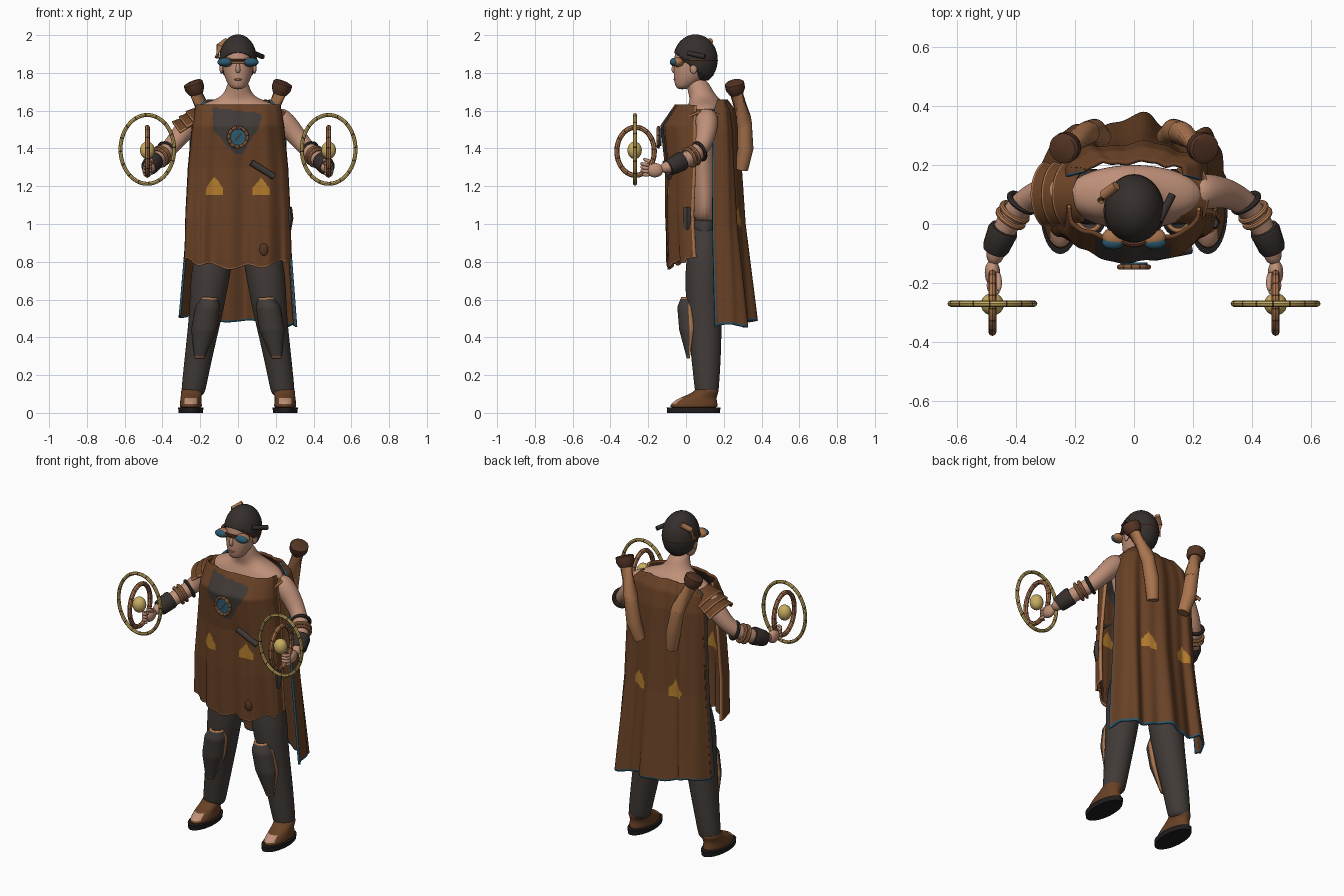
import bpy, bmesh, math
from mathutils import Vector, Matrix
from math import sin, cos, pi

if "Cube" in bpy.data.objects:
    bpy.data.objects.remove(bpy.data.objects["Cube"])


def material(name, rgb):
    m = bpy.data.materials.new(name)
    m.use_nodes = True
    m.diffuse_color = (*rgb, 1)
    m.node_tree.nodes["Principled BSDF"].inputs["Base Color"].default_value = (*rgb, 1)
    return m


brown = material("brown cloth", (.14, .053, .019))
skin = material("skin", (.52, .28, .19))
copper = material("copper", (.4, .175, .075))
gold = material("gold", (.58, .42, .12))
grey = material("charcoal cloth", (.052, .043, .038))
dark = material("dark hair", (.036, .029, .026))
blue = material("teal glass", (.025, .1, .16))
orange = material("orange patch", (.45, .2, .025))
leather = material("dark leather", (.09, .035, .018))
sole_black = material("black sole", (.014, .012, .012))


def make(name, bm, mats, sub=0, thick=0):
    bmesh.ops.recalc_face_normals(bm, faces=bm.faces[:])
    me = bpy.data.meshes.new(name)
    bm.to_mesh(me)
    bm.free()
    for m in mats:
        me.materials.append(m)
    ob = bpy.data.objects.new(name, me)
    bpy.context.scene.collection.objects.link(ob)
    for p in me.polygons:
        p.use_smooth = True
    if sub:
        mod = ob.modifiers.new("Smooth", "SUBSURF")
        mod.levels = mod.render_levels = sub
    else:
        bpy.ops.object.select_all(action="DESELECT")
        ob.select_set(True)
        bpy.context.view_layer.objects.active = ob
        bpy.ops.object.shade_smooth_by_angle(angle=.7)
    if thick:
        mod = ob.modifiers.new("Thickness", "SOLIDIFY")
        mod.thickness, mod.offset = thick, 0
    return ob


def skin_rings(name, rings, mats, sub, paint=None, closed=False):
    bm = bmesh.new()
    vs = [[bm.verts.new(p) for p in r] for r in rings]
    n = len(vs[0])
    for a in range(len(vs) if closed else len(vs) - 1):
        b = (a + 1) % len(vs)
        for j in range(n):
            k = (j + 1) % n
            f = bm.faces.new((vs[a][j], vs[a][k], vs[b][k], vs[b][j]))
            if paint:
                f.material_index = paint(f.calc_center_median(), a)
    if not closed:
        bm.faces.new(vs[0])
        bm.faces.new(vs[-1])
    return make(name, bm, mats, sub)


# Stack of horizontal ellipses: (x, y, z, rx, ry)
def loft(name, keys, mats, sub=2, n=16, paint=None):
    rings = [[(x + rx * cos(2 * pi * j / n), y + ry * sin(2 * pi * j / n), z) for j in range(n)]
             for x, y, z, rx, ry in keys]
    return skin_rings(name, rings, mats, sub, paint)


# Round tube through points: (x, y, z, radius)
def limb(name, pts, mat, sub=0, n=16):
    P = [Vector(p[:3]) for p in pts]
    rings = []
    for i, p in enumerate(P):
        t = (P[min(i + 1, len(P) - 1)] - P[max(i - 1, 0)]).normalized()
        a = t.cross(Vector((0, 0, 1) if abs(t.z) < .9 else (0, 1, 0))).normalized()
        b = t.cross(a)
        rings.append([p + pts[i][3] * (a * cos(2 * pi * j / n) + b * sin(2 * pi * j / n)) for j in range(n)])
    return skin_rings(name, rings, [mat], sub)


# Elliptical hoop spanned by half axes u and v; a second material marks thin segments
def hoop(name, c, u, v, r, mats, n=60, step=5):
    c, u, v = Vector(c), Vector(u), Vector(v)
    w = u.cross(v).normalized()
    rings = []
    for i in range(n):
        a = 2 * pi * i / n
        p = u * cos(a) + v * sin(a)
        e = p.normalized()
        rings.append([c + p + r * (e * cos(pi * k / 4) + w * sin(pi * k / 4)) for k in range(8)])
    return skin_rings(name, rings, mats, 0, lambda p, i: (i % step == 1) * (len(mats) - 1), True)


def ball(name, c, s, mat):
    bm = bmesh.new()
    bmesh.ops.create_uvsphere(bm, u_segments=24, v_segments=16, radius=1,
                              matrix=Matrix.Translation(c) @ Matrix.Diagonal((*s, 1)))
    return make(name, bm, [mat])


def grid(name, fn, nr, nc, mats, paint, thick=.012):
    bm = bmesh.new()
    vs = [[bm.verts.new(fn(i / nr, j / nc)) for j in range(nc + 1)] for i in range(nr + 1)]
    for i in range(nr):
        for j in range(nc):
            f = bm.faces.new((vs[i][j], vs[i][j + 1], vs[i + 1][j + 1], vs[i + 1][j]))
            side = j in (0, nc - 1)
            f.material_index = paint(f.calc_center_median(), side, i == 0, i == nr - 1)
    return make(name, bm, mats, 0, thick)


# Draped cloth bowed around the body: keys are (z, x, half width, edge y, middle y)
def drape(name, keys, mats, paint, nr, nc, amp=0, freq=0, hem=lambda t: 0, thick=.012):
    def fn(v, h):
        z = keys[0][0] + v * (keys[-1][0] - keys[0][0])
        k = next(i for i in range(len(keys) - 1) if z >= keys[i + 1][0] - 1e-6)
        f = (z - keys[k][0]) / (keys[k + 1][0] - keys[k][0])
        _, cx, hw, ye, ym = (a + (b - a) * f for a, b in zip(keys[k], keys[k + 1]))
        t = pi * (h - .5)
        fold = amp * (.25 + .75 * v) * (sin(freq * t + 1.2 * v) + .4 * sin(2.3 * freq * t))
        return (cx + hw * sin(t) + .3 * fold, ye + (ym - ye) * max(cos(t), 0) ** .7 + fold, z + v ** 6 * hem(t))
    return grid(name, fn, nr, nc, mats, paint, thick)


# Flame-like patch pair: tall centre with a broad foot
def patch(p, z0):
    d = abs(abs(p.x) - .122)
    return d < .045 and 0 < p.z - z0 < .1 - d * 1.4


# Torso, pelvis, neck and head
loft("torso", [(0, .1, .98, .17, .07), (0, .1, 1.2, .175, .075), (0, .08, 1.45, .21, .105),
               (0, .09, 1.56, .25, .11), (0, .105, 1.625, .235, .1), (0, .105, 1.655, .13, .085),
               (0, .08, 1.69, .065, .068), (0, .05, 1.78, .055, .06)], [skin])
loft("trouser_waist", [(0, .1, .8, .12, .07), (0, .1, .88, .19, .085), (0, .1, .98, .19, .08),
                       (0, .1, 1.03, .185, .078)], [grey])
loft("head", [(0, -.02, 1.712, .03, .028), (0, .0, 1.74, .055, .062), (0, .03, 1.79, .078, .098),
              (0, .038, 1.85, .086, .104), (0, .045, 1.93, .085, .105), (0, .05, 1.985, .05, .06)], [skin])
limb("nose", [(0, -.058, 1.855, .008), (0, -.07, 1.815, .014), (0, -.058, 1.8, .011)], skin, 1)
ball("lips", (0, -.058, 1.765), (.022, .008, .006), copper)

# Hair cap cut along a slanted hairline
bm = bmesh.new()
bmesh.ops.create_uvsphere(bm, u_segments=32, v_segments=20, radius=1,
                          matrix=Matrix.Translation((0, .05, 1.87)) @ Matrix.Diagonal((.096, .114, .13, 1)))
bmesh.ops.bisect_plane(bm, geom=bm.verts[:] + bm.edges[:] + bm.faces[:], plane_co=(0, -.05, 1.9),
                       plane_no=(0, .85, 1), clear_inner=True)
make("hair", bm, [dark], 0, .008)
ball("hair_nape", (0, .082, 1.825), (.082, .074, .07), dark)
hoop("goggle_strap", (0, .045, 1.865), (.094, 0, 0), (0, .115, 0), .009, [leather])
limb("headband_tube", [(-.112, .08, 1.88, .012), (-.1, .1, 1.94, .017), (-.06, .13, 1.97, .016)], copper)
limb("headband_rod", [(.085, .01, 1.905, .013), (.13, .1, 1.885, .013)], dark)
limb("goggle_bridge", [(-.04, -.066, 1.857, .007), (.04, -.066, 1.857, .007)], copper)

# Front tabard: dark chest panel, patches and stitched border
def paint_front(p, side, top, bottom):
    if side or bottom:
        return 1
    z, x = p.z, p.x
    if 1.37 < z < 1.61 - .12 * (x + .1) and -.13 + .85 * max(0, 1.5 - z) < x < .125 - .6 * max(0, 1.54 - z):
        return 2
    return 3 if patch(p, 1.15) else 0


drape("front_tabard", [(1.63, 0, .22, .06, -.05), (1.52, 0, .24, .06, -.125), (1.3, 0, .262, .06, -.1),
                       (1.05, 0, .275, .05, -.1), (.77, 0, .28, .06, -.09)],
      [brown, copper, grey, orange], paint_front, 110, 120, .015, 7,
      lambda t: .04 * sin(t) ** 2 + .012 * sin(9 * t))

# Back cape with teal border, its top resting on the shoulders
drape("back_cape", [(1.655, 0, .17, .17, .21), (1.6, 0, .225, .155, .25), (1.5, 0, .25, .15, .268),
                    (1, 0, .27, .15, .29), (.485, 0, .31, .16, .345)],
      [brown, blue, orange], lambda p, side, top, bottom: 1 if side or bottom else 2 * patch(p, .99),
      110, 120, .022, 7, lambda t: -.03 * sin(t) + .012 * sin(6 * t))

# Chest gear and tabard fittings
hoop("gear_rim", (0, -.146, 1.46), (.049, 0, 0), (0, 0, .051), .009, [copper, leather], 60, 5)
limb("gear_glass", [(0, -.13, 1.46, .046), (0, -.146, 1.46, .046)], blue, 0, 24)
limb("gear_needle", [(-.015, -.147, 1.44, .003), (.015, -.147, 1.48, .003)], copper)
limb("tabard_strap", [(.07, -.108, 1.325, .017), (.19, -.085, 1.25, .017)], grey)
limb("side_pouch", [(.266, .005, 1.09, .02), (.268, .005, 1.03, .025), (.266, .005, .97, .016)], grey, 0, 6)
ball("tabard_button", (.135, -.09, .865), (.025, .014, .035), leather)

for s, side in ((-1, "right_"), (1, "left_")):
    # Face fittings
    ball(side + "ear", (s * .088, .04, 1.825), (.01, .02, .03), skin)
    ball(side + "goggle_cup", (s * .066, -.045, 1.857), (.042, .034, .025), copper)
    ball(side + "goggle_lens", (s * .07, -.062, 1.857), (.039, .024, .022), blue)

    # Legs
    loft(side + "trouser_leg", [(s * .24, .11, .085, .062, .06), (s * .235, .11, .13, .066, .066),
                                (s * .2, .105, .35, .078, .085), (s * .165, .095, .55, .092, .095),
                                (s * .145, .09, .75, .11, .1), (s * .11, .1, .92, .1, .085),
                                (s * .1, .1, 1, .07, .06)], [grey])
    drape(side + "shin_guard", [(.61, s * .15, .035, .03, -.02), (.56, s * .16, .06, .035, -.04),
                                (.44, s * .18, .062, .04, -.03), (.29, s * .205, .02, .02, .01)],
          [grey, copper], lambda p, e, top, bottom: int(e or top or bottom), 30, 18, thick=.012)

    # Shoes with open toes
    loft(side + "sole", [(s * .25, .04, 0, .064, .14), (s * .25, .04, .028, .067, .142)], [sole_black], 0, 32)
    loft(side + "shoe", [(s * .25, .04, .02, .06, .132), (s * .25, .042, .045, .06, .128),
                         (s * .25, .06, .08, .054, .1), (s * .245, .105, .105, .058, .068),
                         (s * .24, .112, .135, .062, .062)], [brown, skin], 2, 20,
         lambda p, i: int(p.y < -.03 and i >= 1))

    # Arms and hands
    limb(side + "arm", [(s * .19, .11, 1.585, .05), (s * .235, .11, 1.55, .066), (s * .295, .11, 1.485, .056),
                        (s * .365, .085, 1.395, .046), (s * .42, .02, 1.35, .045), (s * .46, -.06, 1.31, .038),
                        (s * .48, -.14, 1.29, .03)], skin, 2, 12)
    ball(side + "palm", (s * .48, -.165, 1.285), (.026, .045, .038), skin)
    for k in range(4):
        z = 1.312 - .018 * k
        limb(side + "finger", [(s * .49, -.19, z, .011), (s * .492, -.225, z + .004, .011),
                               (s * .472, -.24, z + .008, .009), (s * .455, -.225, z + .008, .007)], skin, 1, 8)
    limb(side + "thumb", [(s * .465, -.16, 1.31, .013), (s * .455, -.2, 1.335, .012),
                          (s * .46, -.23, 1.345, .008)], skin, 1, 8)

    # Wrist guard and bangles
    limb(side + "bracer", [(s * .44, -.015, 1.337, .048), (s * .445, -.025, 1.332, .052),
                           (s * .468, -.08, 1.303, .046), (s * .472, -.09, 1.298, .042)], dark)
    for x, y, z, r, m in ((.38, .072, 1.385, .048, dark), (.405, .04, 1.362, .048, copper),
                          (.418, .02, 1.352, .048, copper)):
        axis = Vector((s * .5, -.75, -.4)).normalized()
        u = axis.cross(Vector((0, 0, 1))).normalized()
        hoop(side + "bangle", (s * x, y, z), u * r, axis.cross(u) * r, .01, [m], 32)

    # Hand-held rings around a gold core
    hoop(side + "outer_ring", (s * .48, -.27, 1.395), (.142, 0, 0), (0, 0, .182), .0105, [gold, leather], 160, 10)
    hoop(side + "inner_ring", (s * .48, -.267, 1.385), (0, .099, 0), (0, 0, .127), .0135, [copper, leather], 120, 8)
    ball(side + "ring_core", (s * .48, -.272, 1.39), (.039, .038, .046), gold)

    # Back pipes
    limb(side + "pipe_upper", [(s * .225, .265, 1.7, .034), (s * .165, .305, 1.56, .04),
                               (s * .155, .31, 1.52, .04)], copper)
    limb(side + "pipe_lower", [(s * .16, .31, 1.54, .038), (s * .135, .315, 1.4, .042),
                               (s * .11, .295, 1.29, .034)], copper)
    limb(side + "pipe_cap", [(s * .22, .268, 1.69, .038), (s * .228, .262, 1.715, .052),
                             (s * .238, .256, 1.745, .052), (s * .24, .255, 1.75, .044)], leather)

    # Layered shoulder plates, more on the right arm
    d, up = Vector((s * .8, 0, -.6)), Vector((s * .6, 0, .8))
    for k in range(3 if s < 0 else 1):
        def plate(v, h, k=k, d=d, up=up, s=s):
            a = (h - .5) * 2.5
            c = Vector((s * (.155 if s < 0 else .13), .1, 1.555)) + d * (.045 * k + .075 * v)
            return c + (.08 + .022 * v) * (up * cos(a) + Vector((0, 1.1, 0)) * sin(a))
        grid(side + "shoulder_plate", plate, 14, 30, [brown, copper],
             lambda p, e, top, bottom: int(e or bottom))
